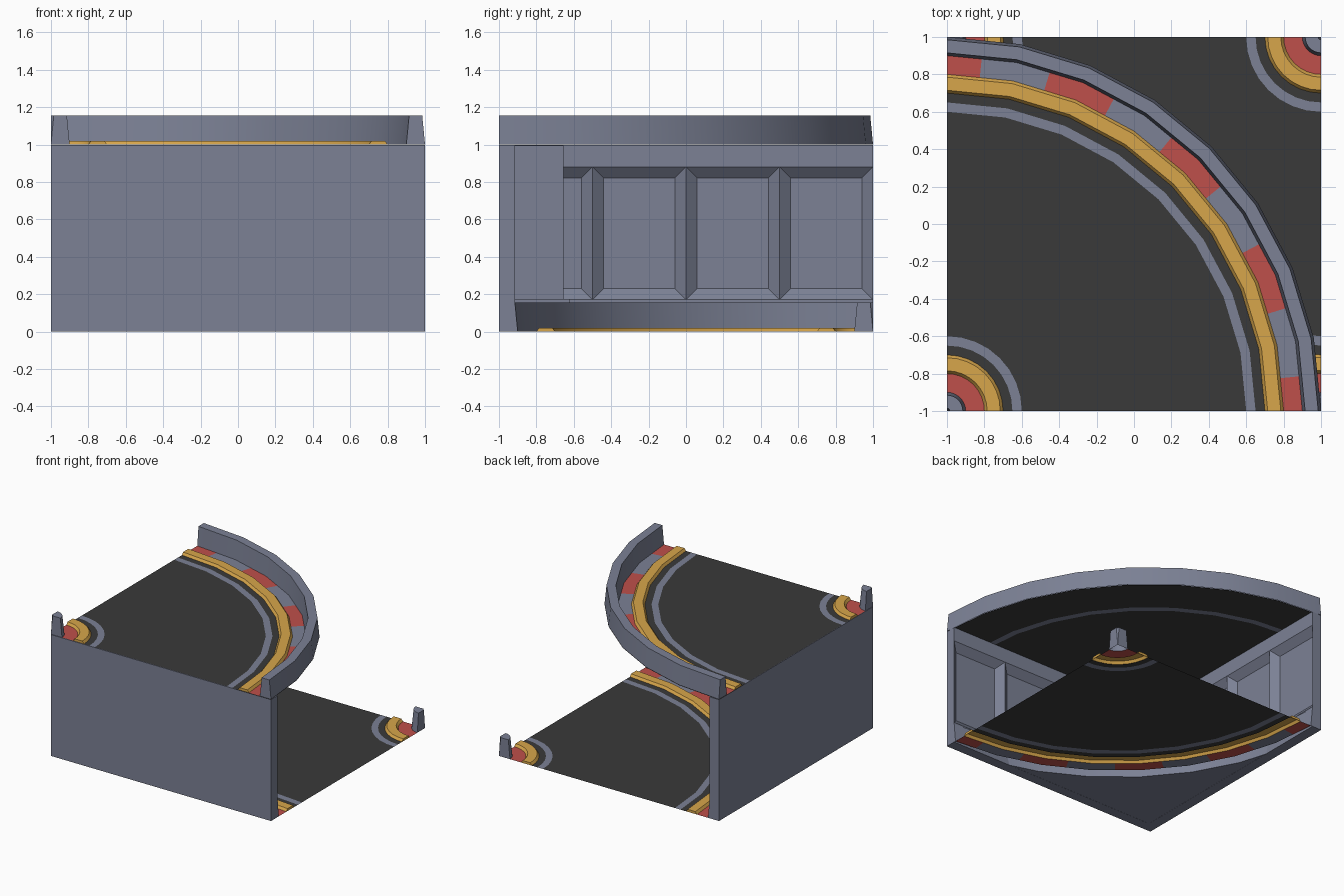
import bpy, bmesh, math

if "Cube" in bpy.data.objects:
    bpy.data.objects.remove(bpy.data.objects["Cube"])

def mat(name, c):
    m = bpy.data.materials.new(name)
    m.diffuse_color = (*c, 1)
    m.use_nodes = True
    m.node_tree.nodes["Principled BSDF"].inputs["Base Color"].default_value = m.diffuse_color
    return m

GREY = mat("slate grey", (0.20, 0.22, 0.30))
DARK = mat("asphalt", (0.042, 0.042, 0.042))
RED = mat("kerb red", (0.52, 0.08, 0.07))
YELLOW = mat("amber", (0.68, 0.38, 0.07))
STEP = math.radians(11.25)

def finish(name, bm, mats, smooth=False):
    me = bpy.data.meshes.new(name)
    bm.to_mesh(me)
    bm.free()
    for m in mats:
        me.materials.append(m)
    ob = bpy.data.objects.new(name, me)
    bpy.context.collection.objects.link(ob)
    if smooth:
        bpy.ops.object.select_all(action='DESELECT')
        bpy.context.view_layer.objects.active = ob
        ob.select_set(True)
        bpy.ops.object.shade_smooth_by_angle(angle=math.radians(30))
    return ob

def sweep(name, tile, profile, mats, caps=False, stripes=False, flip=False):
    """Sweep an (r, z) profile through a quarter turn of eight chords."""
    cx, cy, cz, a0 = tile
    bm = bmesh.new()
    n = 16 if stripes else 8
    rows = []
    for i in range(n + 1):
        a = a0 + i * (math.pi / 2) / n
        k = math.cos(STEP / 2) if stripes and i % 2 else 1  # chord midpoints
        rows.append([bm.verts.new((cx + r * k * math.cos(a), cy + r * k * math.sin(a), cz + z))
                     for r, z in profile])
    for i in range(n):
        for j in range(len(profile) - 1):
            q = [rows[i][j], rows[i][j + 1], rows[i + 1][j + 1], rows[i + 1][j]]
            f = bm.faces.new(q[::-1] if flip else q)
            if stripes:
                f.material_index = ((i + 1) // 2) % 2
    if caps:
        bm.faces.new(rows[0][::-1])
        bm.faces.new(rows[-1])
    bmesh.ops.remove_doubles(bm, verts=bm.verts, dist=1e-5)
    return finish(name, bm, mats, smooth=caps)

def track(level, tile):
    def flat(n, a, b, m):
        sweep(f"{level}_{n}", tile, [(a, 0), (b, 0)], [m])
    def raised(n, a, h, m):
        sweep(f"{level}_{n}", tile, [(a, 0), (a + .015, h), (a + .085, h), (a + .1, 0)], [m], caps=True)
    # inner side
    raised("inner_rail", 0, .155, GREY)
    flat("inner_kerb", .1, .2, RED)
    raised("inner_bumper", .2, .02, YELLOW)
    flat("inner_gutter", .3, .35, DARK)
    flat("inner_line", .35, .4, GREY)
    # roadway
    flat("road", .4, 1.6, DARK)
    # outer side
    flat("outer_line", 1.6, 1.65, GREY)
    flat("outer_gutter", 1.65, 1.7, DARK)
    raised("outer_bumper", 1.7, .02, YELLOW)
    sweep(f"{level}_outer_kerb", tile, [(1.8, 0), (1.9, 0)], [RED, GREY], stripes=True)
    raised("outer_rail", 1.9, .155, GREY)

UPPER = (-1, -1, 1, 0)
LOWER = (1, 1, 0, math.pi)
track("upper", UPPER)
track("lower", LOWER)
# dark underside below the raised edge of the upper deck
sweep("upper_underside", UPPER, [(1.68, -.003), (2.0, -.003)], [DARK], flip=True)

# supporting walls with recessed panels on the inside
def wall(name, swap):
    bm = bmesh.new()
    T, D, S, TOP = .085, .035, .06, .997
    def p(u, d, z):
        return bm.verts.new((u, -1 + d, z) if swap else (-1 + d, u, z))
    def quad(*pts):
        bm.faces.new([p(*q) for q in pts])
    for k in range(4):
        a, b, lo, hi = -1 + k * .5, -.5 + k * .5, .17, .88
        quad((a, T, 0), (b, T, 0), (b, T, lo), (a, T, lo))
        quad((a, T, hi), (b, T, hi), (b, T, TOP), (a, T, TOP))
        o = [(a, T, lo), (b, T, lo), (b, T, hi), (a, T, hi)]
        i = [(a + S, D, lo + S), (b - S, D, lo + S), (b - S, D, hi - S), (a + S, D, hi - S)]
        quad(*i)
        for j in range(4):
            m = (j + 1) % 4
            quad(o[j], o[m], i[m], i[j])
    bmesh.ops.remove_doubles(bm, verts=bm.verts, dist=1e-4)
    rim = [e for e in bm.edges if e.is_boundary]
    new = bmesh.ops.extrude_edge_only(bm, edges=rim)["geom"]
    for v in new:
        if isinstance(v, bmesh.types.BMVert):
            v.co[1 if swap else 0] = -1
    bmesh.ops.holes_fill(bm, edges=[e for e in bm.edges if e.is_boundary], sides=0)
    bmesh.ops.recalc_face_normals(bm, faces=bm.faces)
    finish(name, bm, [GREY])

wall("front_wall", True)
wall("left_wall", False)

# solid fill between the lower rail and the wall corner
bm = bmesh.new()
pts = [(-.998, -.998)]
for i in range(9):
    a = math.pi * 1.5 - i * STEP
    pts.append((max(-.998, 1 + 2 * math.cos(a)), max(-.998, 1 + 2 * math.sin(a))))
base = bm.faces.new([bm.verts.new((x, y, .001)) for x, y in pts])
top = bmesh.ops.extrude_face_region(bm, geom=[base], use_keep_orig=True)["geom"]
bmesh.ops.translate(bm, vec=(0, 0, .154), verts=[v for v in top if isinstance(v, bmesh.types.BMVert)])
bmesh.ops.recalc_face_normals(bm, faces=bm.faces)
finish("corner_fill", bm, [GREY])

# corner pillar and its plinth
def corner_box(name, edge, z0, z1):
    bm = bmesh.new()
    bmesh.ops.create_cube(bm, size=1)
    s = edge + .995
    for v in bm.verts:
        v.co = (-.995 + (v.co.x + .5) * s, -.995 + (v.co.y + .5) * s, z0 + (v.co.z + .5) * (z1 - z0))
    finish(name, bm, [GREY])

corner_box("corner_pillar", -.655, .1, .996)
corner_box("pillar_plinth", -.62, .1, .175)
